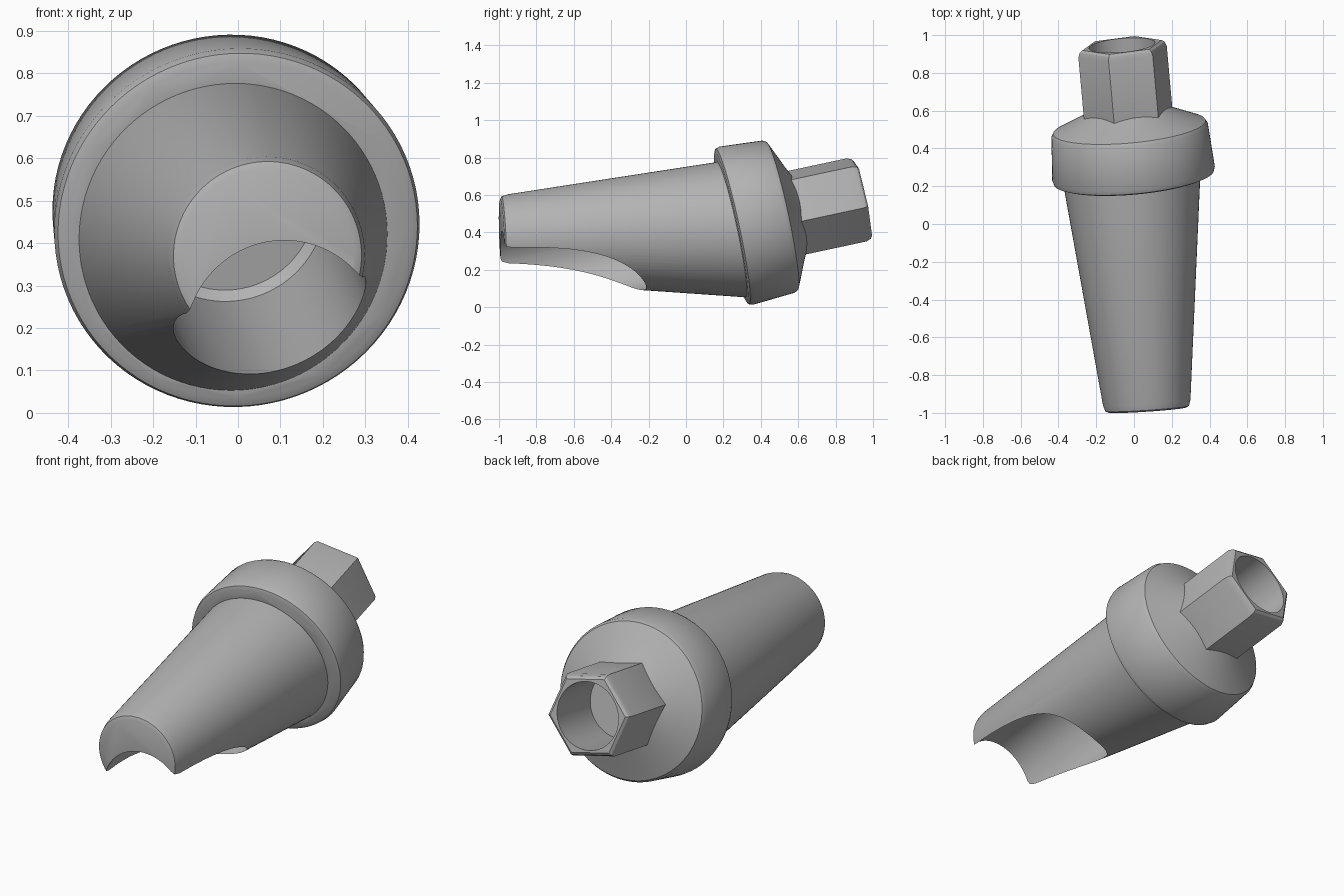
import bpy, bmesh, math
from mathutils import Vector, Matrix

cube = bpy.data.objects.get("Cube")
if cube:
    bpy.data.objects.remove(cube, do_unlink=True)

metal = bpy.data.materials.new("grey metal")
metal.use_nodes = True
GREY = (0.45, 0.45, 0.45, 1.0)
metal.diffuse_color = GREY
metal.node_tree.nodes["Principled BSDF"].inputs["Base Color"].default_value = GREY


def turned(name, origin, axis, profile, sides=96, phase=0.0):
    """Closed turned solid: profile is (distance along axis, radius)."""
    w = Vector(axis).normalized()
    u = (Vector((1, 0, 0)) - w * w.x).normalized()
    v = w.cross(u)
    bm = bmesh.new()
    rings = []
    for along, radius in profile:
        ring = []
        for i in range(sides):
            a = phase + math.tau * i / sides
            offset = (u * math.cos(a) + v * math.sin(a)) * radius
            ring.append(bm.verts.new(Vector(origin) + w * along + offset))
        rings.append(ring)
    for low, high in zip(rings, rings[1:]):
        for i in range(sides):
            j = (i + 1) % sides
            bm.faces.new((low[i], low[j], high[j], high[i]))
    bm.faces.new(rings[0][::-1])
    bm.faces.new(rings[-1])
    bmesh.ops.recalc_face_normals(bm, faces=bm.faces)
    mesh = bpy.data.meshes.new(name)
    bm.to_mesh(mesh)
    bm.free()
    mesh.materials.append(metal)
    obj = bpy.data.objects.new(name, mesh)
    bpy.context.collection.objects.link(obj)
    return obj


def combine(target, tool, operation):
    """Apply a boolean and discard the tool."""
    bpy.context.view_layer.objects.active = target
    mod = target.modifiers.new(operation.lower(), "BOOLEAN")
    mod.operation = operation
    mod.solver = "EXACT"
    mod.object = tool
    bpy.ops.object.modifier_apply(modifier=mod.name)
    bpy.data.objects.remove(tool, do_unlink=True)


# Two axes: the collar and hexagon tilt up, the tapered post leans less
collar_at, collar_axis = (0.0, 0.24, 0.43), (-0.09, 1.0, 0.214)
post_at, post_axis = (0.07, -0.985, 0.37), (-0.067, 1.0, 0.042)

# Collar with a rounded front rim and a sloping shoulder
body = turned("abutment_body", collar_at, collar_axis,
              [(0, 0.405), (0.008, 0.425), (0.03, 0.432), (0.26, 0.416),
               (0.28, 0.405), (0.345, 0.26), (0.375, 0.2)])

# Tapered post
combine(body, turned("post", post_at, post_axis,
                     [(0, 0.205), (0.008, 0.222), (0.04, 0.232), (1.37, 0.38)]), "UNION")

# Hexagonal connector with a softened end
combine(body, turned("hex_connector", collar_at, collar_axis,
                     [(0.3, 0.24), (0.69, 0.24), (0.715, 0.23), (0.725, 0.215)],
                     6, math.radians(12)), "UNION")

# Wide channel along the collar axis, breaking out under the post
combine(body, turned("channel", collar_at, collar_axis,
                     [(-1.8, 0.233), (0.29, 0.233), (0.31, 0.21)]), "DIFFERENCE")

# Blind bore in the hexagon
combine(body, turned("bore", collar_at, collar_axis,
                     [(0.385, 0.175), (0.9, 0.175)]), "DIFFERENCE")

# Smooth shading with sharp edges kept
bpy.ops.object.select_all(action="DESELECT")
body.select_set(True)
bpy.context.view_layer.objects.active = body
bpy.ops.object.shade_smooth_by_angle(angle=math.radians(30))
